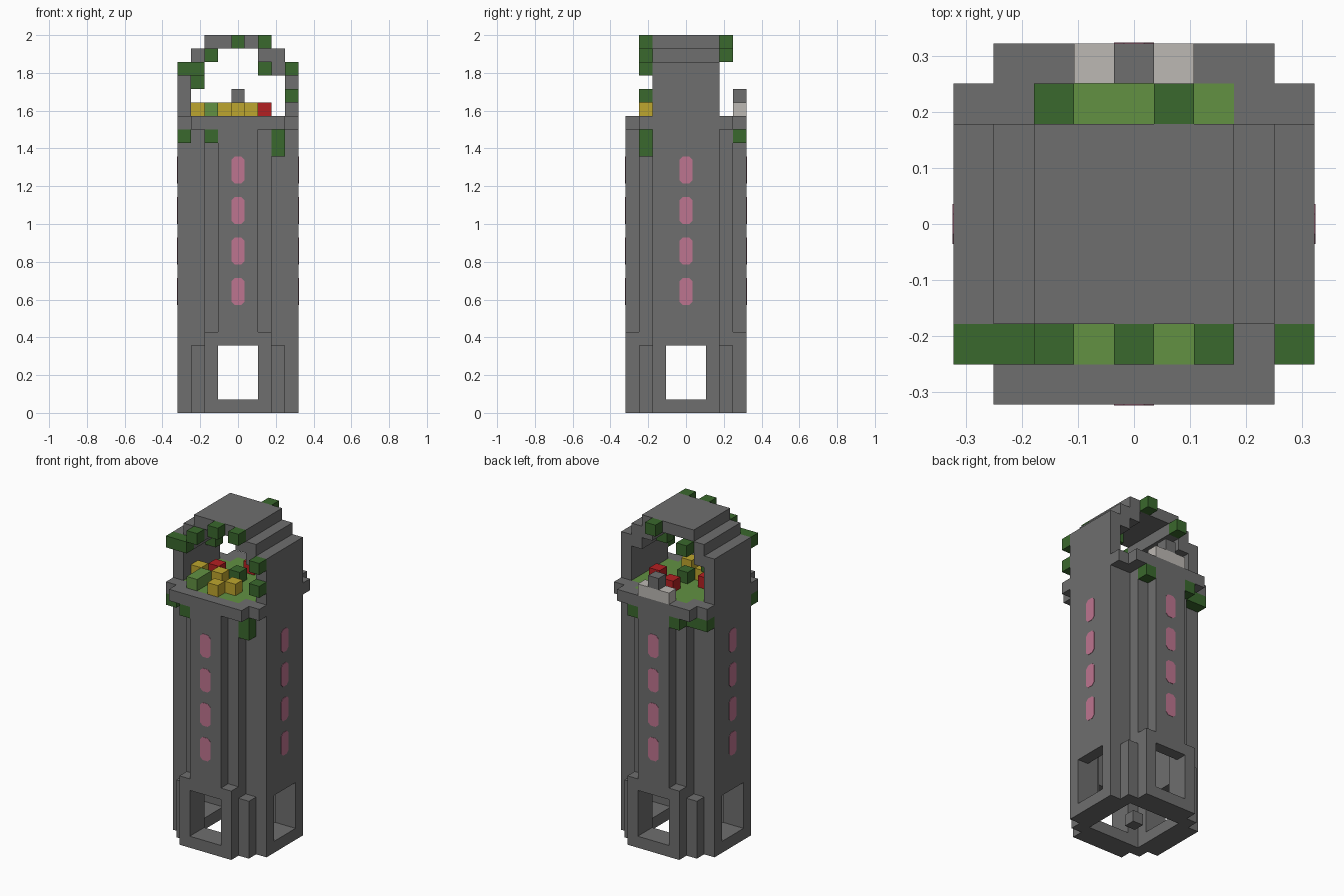
import bpy
import bmesh
from mathutils import Matrix, Vector

U = 2 / 28  # edge length of one block

cube = bpy.data.objects.get("Cube")
if cube:
    bpy.data.objects.remove(cube, do_unlink=True)


def material(name, r, g, b):
    def linear(c):
        c /= 255
        return c / 12.92 if c <= 0.04045 else ((c + 0.055) / 1.055) ** 2.4
    col = (linear(r), linear(g), linear(b), 1)
    m = bpy.data.materials.new(name)
    m.use_nodes = True
    m.diffuse_color = col
    node = next(n for n in m.node_tree.nodes if n.type == 'BSDF_PRINCIPLED')
    node.inputs["Base Color"].default_value = col
    node.inputs["Roughness"].default_value = 0.9
    return m


stone = material("stone grey", 110, 110, 110)
pale = material("pale stone", 188, 184, 179)
leaf = material("dark leaf green", 58, 104, 45)
grass = material("grass green", 98, 145, 66)
yellow = material("flower yellow", 190, 166, 46)
red = material("flower red", 180, 32, 34)
pink = material("window pink", 190, 117, 144)


def finish(name, bm, mat):
    bmesh.ops.recalc_face_normals(bm, faces=bm.faces)
    mesh = bpy.data.meshes.new(name)
    bm.to_mesh(mesh)
    bm.free()
    mesh.materials.append(mat)
    obj = bpy.data.objects.new(name, mesh)
    bpy.context.collection.objects.link(obj)
    return obj


def boxes(name, mat, items, mirror=""):
    """Boxes as (x0, x1, y0, y1, z0, z1) in block units, mirrored on the given axes."""
    todo = set(items)
    if "x" in mirror:
        todo |= {(-b, -a, c, d, e, f) for a, b, c, d, e, f in todo}
    if "y" in mirror:
        todo |= {(a, b, -d, -c, e, f) for a, b, c, d, e, f in todo}
    bm = bmesh.new()
    for x0, x1, y0, y1, z0, z1 in sorted(todo):
        centre = Vector((x0 + x1, y0 + y1, z0 + z1)) * U / 2
        size = Vector((x1 - x0, y1 - y0, z1 - z0)) * U
        bmesh.ops.create_cube(bm, size=1, matrix=Matrix.LocRotScale(centre, None, size))
    return finish(name, bm, mat)


def blocks(name, mat, cells):
    """Single blocks at (column, row, layer), columns and rows counted from the centre."""
    h = 0.5
    return boxes(name, mat, [(x - h, x + h, y - h, y + h, z, z + 1) for x, y, z in cells])


# Base: square ring, corner posts, window bays
A, B, C, D = 1.5, 2.5, 3.5, 4.5
boxes("base_ring", stone, [(-B, B, B, D, 0, 1), (B, D, -B, B, 0, 1)], "xy")
boxes("corner_post", stone, [(B, C, B, C, 0, 5)], "xy")
boxes("bay_jamb", stone, [(A, B, C, D, 1, 6), (C, D, A, B, 1, 6)], "xy")
boxes("bay_lintel", stone, [(-A, A, C, D, 5, 6), (C, D, -A, A, 5, 6)], "xy")
blocks("base_core", stone, [(0, 0, 0)])

# Shaft: stepped corners and flat panels
boxes("corner_column", stone, [(A, B, B, C, 1, 21), (B, C, A, B, 1, 21)], "xy")
boxes("shaft_panel", stone, [(-A, A, C, D, 6, 21)], "y")
boxes("side_wall", stone, [(C, D, -B, B, 6, 26)], "x")

# Balcony and garden floor
boxes("balcony_ledge", stone,
      [(-C, C, C, D, 21, 22), (B, C, B, C, 21, 22), (C, D, B, C, 21, 22)], "xy")
boxes("garden_floor", grass, [(-C, C, -B, B, 21, 22), (-B, B, B, C, 21, 22)], "y")

# Stepped roof arch
boxes("roof_top", stone, [(-B, B, -B, B, 27, 28)])
boxes("roof_steps", stone, [(A, C, -B, B, 26, 27), (B, C, -B, B, 25, 26)], "x")

# Stone seat on the rear ledge
boxes("rear_seat", pale, [(-A, A, C, D, 22, 23)])
blocks("rear_seat_top", stone, [(0, 4, 23)])

# Flowers and bushes in the garden
blocks("yellow_flowers", yellow, [(-3, -1, 22), (-1, -1, 22), (0, -3, 22), (1, -2, 22)])
blocks("red_flowers", red, [(-2, 0, 22), (0, 2, 22), (2, 1, 22)])
blocks("grass_bush", grass, [(-2, -3, 22), (-2, -2, 22)])
blocks("dark_bush", leaf, [(0, 0, 22)])

# Ivy on the arch and beneath the balcony
blocks("front_ivy", leaf, [(-4, -3, 25), (-3, -3, 25), (-2, -3, 26), (0, -3, 27),
                           (2, -3, 27), (4, -3, 25), (4, -3, 23)])
blocks("rear_ivy", leaf, [(-2, 3, 26), (1, 3, 27)])
blocks("inner_ivy", leaf, [(-3, 1, 24), (2, 0, 25)])
blocks("balcony_ivy", leaf, [(-4, -3, 20), (-2, -4, 20), (3, -3, 19), (3, -3, 20),
                             (2, 4, 20), (-2, 4, 20), (-4, 3, 20), (-3, 3, 20)])

# Pink windows: thin plates with cut corners, four on each side
bm = bmesh.new()
w, h, cut, thick = U / 2, U, U * 0.25, 0.004
outline = [(w - cut, -h), (w, cut - h), (w, h - cut), (w - cut, h)]
outline += [(-x, z) for x, z in reversed(outline)]
for turn in range(4):
    rot = Matrix.Rotation(turn * 1.5707963, 3, 'Z')
    for level in range(9, 19, 3):
        ring = [bm.verts.new(rot @ Vector((x, -D * U + 0.002, level * U + z)))
                for x, z in outline]
        face = bm.faces.new(ring)
        grown = bmesh.ops.extrude_face_region(bm, geom=[face])
        moved = [v for v in grown["geom"] if isinstance(v, bmesh.types.BMVert)]
        bmesh.ops.translate(bm, verts=moved, vec=rot @ Vector((0, -thick, 0)))
finish("pink_windows", bm, pink)
